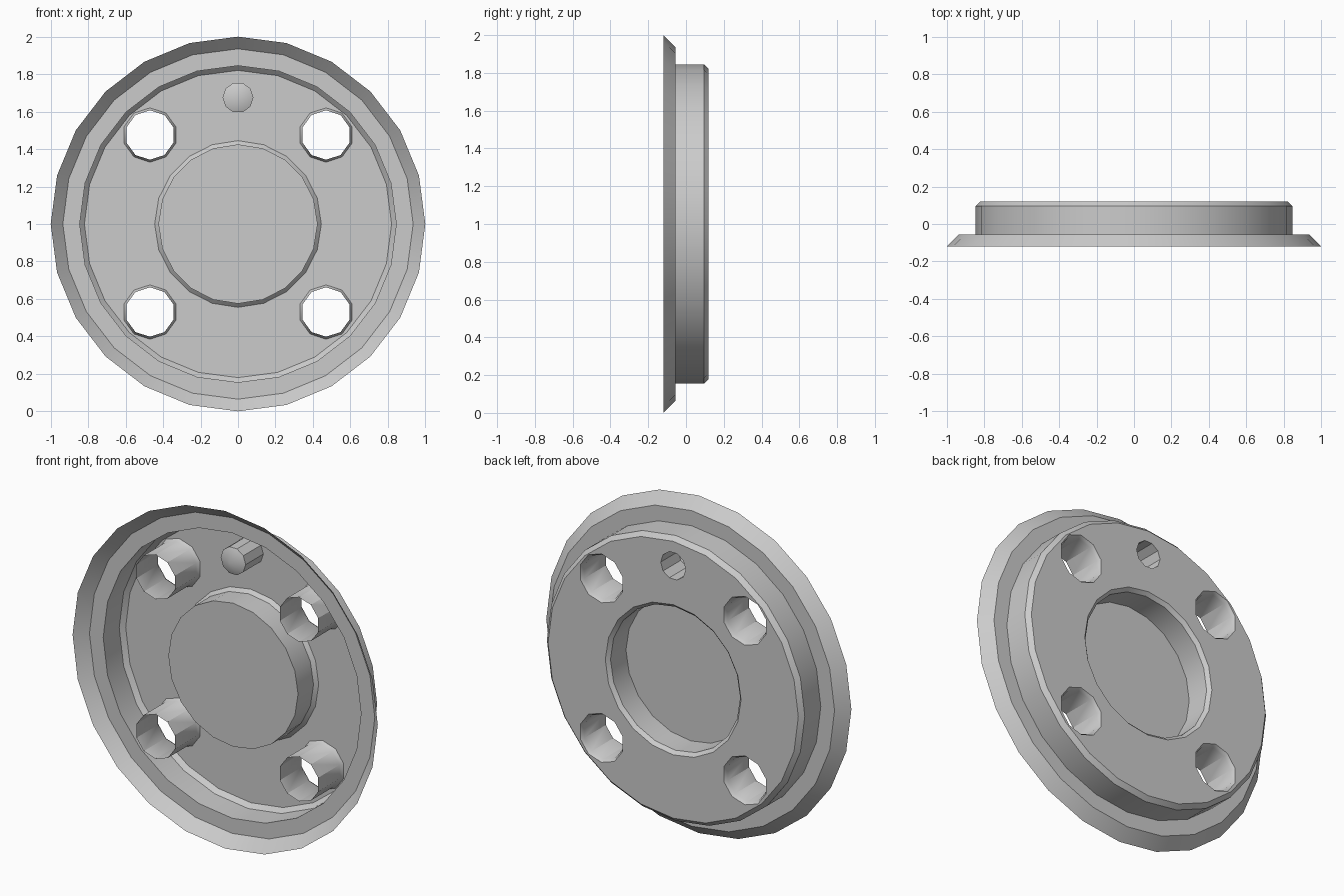
import bpy
import bmesh
from math import cos, sin, pi

cube = bpy.data.objects.get("Cube")
if cube:
    bpy.data.objects.remove(cube, do_unlink=True)

# One plain grey for the whole pressing
grey = bpy.data.materials.new("light_grey")
grey.use_nodes = True
grey.diffuse_color = (0.6, 0.6, 0.6, 1)
grey.node_tree.nodes["Principled BSDF"].inputs["Base Color"].default_value = (0.6, 0.6, 0.6, 1)

BACK = 0.12      # depth of the main face
MID = 1.0        # height of the wheel axis


def ring(bm, radius, y, sides, cx=0, cz=MID, phase=0.0):
    """Ring of vertices around an axis parallel to y."""
    step = 2 * pi / sides
    return [bm.verts.new((cx + radius * cos((i + phase) * step), y,
                          cz + radius * sin((i + phase) * step)))
            for i in range(sides)]


def finish(name, bm):
    mesh = bpy.data.meshes.new(name)
    bm.to_mesh(mesh)
    bm.free()
    mesh.materials.append(grey)
    obj = bpy.data.objects.new(name, mesh)
    bpy.context.collection.objects.link(obj)
    bpy.ops.object.select_all(action="DESELECT")
    obj.select_set(True)
    bpy.context.view_layer.objects.active = obj
    bpy.ops.object.shade_smooth_by_angle(angle=0.6)
    return obj


def lathe(name, profile, sides, cx=0, cz=MID, phase=0.0, tip=None, cap=False):
    """Turn a (radius, y) profile into a thin shell, with optional cone tip or flat cap."""
    bm = bmesh.new()
    rings = [ring(bm, r, y, sides, cx, cz, phase) for r, y in profile]
    for a, b in zip(rings, rings[1:]):
        for j in range(sides):
            k = (j + 1) % sides
            bm.faces.new((a[j], b[j], b[k], a[k]))
    last = rings[-1]
    if cap:
        bm.faces.new(last[::-1])
    if tip is not None:
        point = bm.verts.new((cx, tip, cz))
        for j in range(sides):
            bm.faces.new((last[j], point, last[(j + 1) % sides]))
    return finish(name, bm)


# Positions of the bolt holes and the pin
bolts = {"upper_left": (0.47, 1.475), "upper_right": (-0.47, 1.475),
         "lower_left": (0.47, 0.53), "lower_right": (-0.47, 0.53)}
pin = (0, 1.675)

# Flared outer rim, flat step, drum wall and chamfer
lathe("outer_rim", [(1.0, -0.12), (0.935, -0.055), (0.845, -0.055),
                    (0.845, 0.095), (0.82, BACK)], 24)

# Recessed centre cup with a flat floor
lathe("center_cup", [(0.445, BACK), (0.425, 0.1), (0.425, -0.045)], 20, cap=True)

# Open bolt tubes
for side, (x, z) in bolts.items():
    lathe("bolt_tube_" + side, [(0.145, BACK), (0.132, 0.1), (0.132, -0.1)],
          10, x, z, phase=0.5)

# Blind pin socket with a conical end
lathe("pin_socket", [(0.082, BACK), (0.082, -0.045)], 10, *pin, tip=-0.08)

# Main face, filled between its outer edge and all openings
bm = bmesh.new()
loops = [ring(bm, 0.82, BACK, 24), ring(bm, 0.445, BACK, 20),
         ring(bm, 0.082, BACK, 10, *pin)]
loops += [ring(bm, 0.145, BACK, 10, x, z, 0.5) for x, z in bolts.values()]
edges = [bm.edges.new((a, b)) for loop in loops
         for a, b in zip(loop, loop[1:] + loop[:1])]
bmesh.ops.triangle_fill(bm, use_beauty=True, use_dissolve=False,
                        edges=edges, normal=(0, 1, 0))
bm.normal_update()
for face in bm.faces:
    if face.normal.y < 0:
        face.normal_flip()
finish("main_face", bm)
